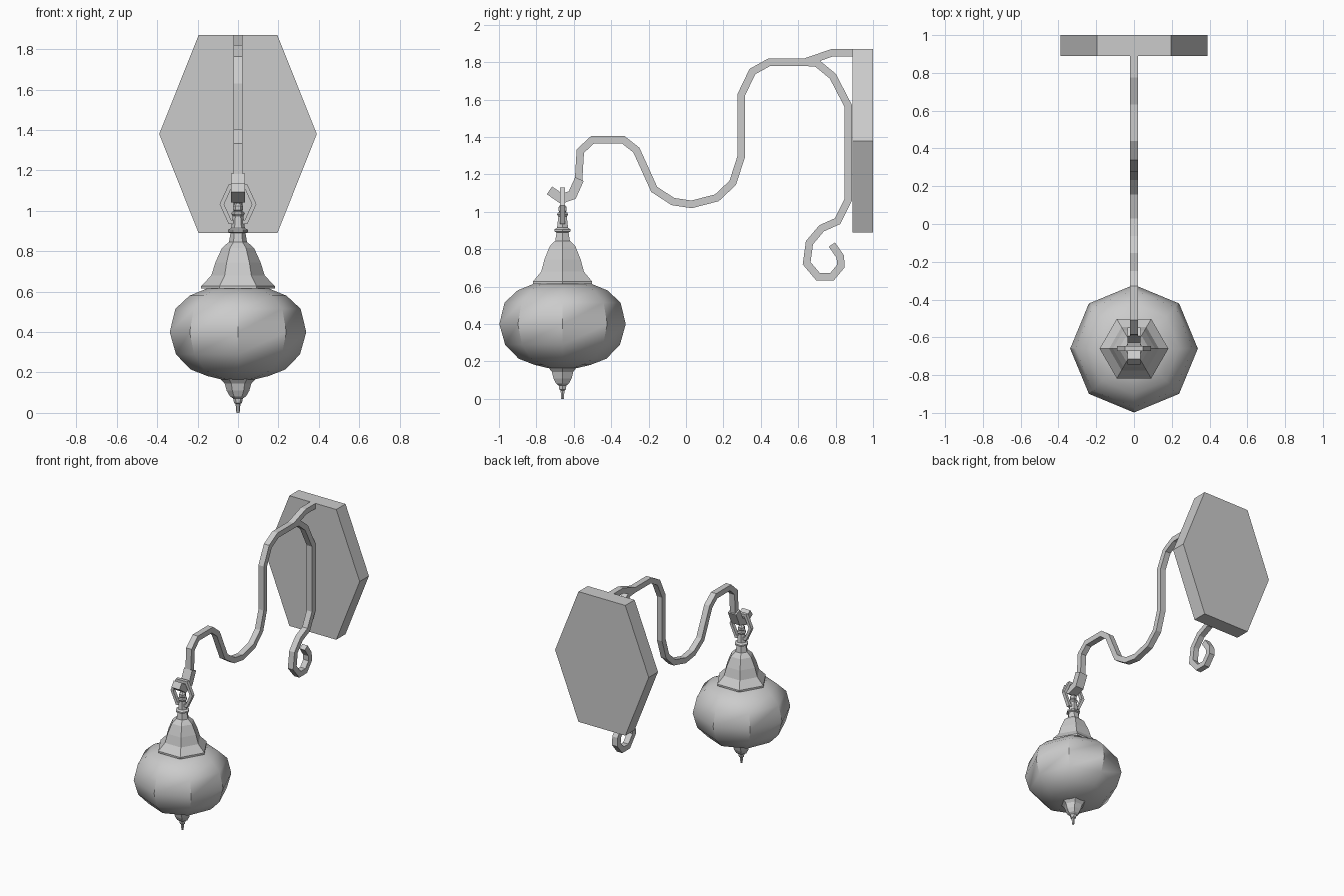
import bpy, bmesh
from math import sin, cos, pi, radians
from mathutils import Vector

if "Cube" in bpy.data.objects:
    bpy.data.objects.remove(bpy.data.objects["Cube"])

LAMP_Y = -0.66

def finish(name, verts, faces, smooth=None):
    me = bpy.data.meshes.new(name)
    bm = bmesh.new()
    vs = [bm.verts.new(v) for v in verts]
    for f in faces:
        bm.faces.new([vs[i] for i in f])
    bmesh.ops.recalc_face_normals(bm, faces=bm.faces)
    bm.to_mesh(me)
    bm.free()
    ob = bpy.data.objects.new(name, me)
    bpy.context.collection.objects.link(ob)
    if smooth:
        bpy.ops.object.select_all(action='DESELECT')
        bpy.context.view_layer.objects.active = ob
        ob.select_set(True)
        bpy.ops.object.shade_smooth_by_angle(angle=radians(smooth))
    return ob

def lathe(name, profile, sides, smooth=None):
    """Spin (radius, z) points around the lamp axis, capping both ends."""
    verts = [(r * cos(2 * pi * k / sides), LAMP_Y + r * sin(2 * pi * k / sides), z)
             for r, z in profile for k in range(sides)]
    faces = [(i * sides + k, i * sides + (k + 1) % sides,
              (i + 1) * sides + (k + 1) % sides, (i + 1) * sides + k)
             for i in range(len(profile) - 1) for k in range(sides)]
    faces += [tuple(range(sides)), tuple(range(len(verts) - sides, len(verts)))]
    return finish(name, verts, faces, smooth)

def sweep(name, path, half, width, place, closed=False):
    """Mitred rectangular bar along a 2D path; place maps (u, v, w) to 3D."""
    pts = [Vector(p) for p in path]
    n = len(pts)
    verts = []
    for i, p in enumerate(pts):
        a = pts[i - 1] if i or closed else None
        b = pts[(i + 1) % n] if i < n - 1 or closed else None
        d1 = (p - a).normalized() if a else (b - p).normalized()
        d2 = (b - p).normalized() if b else d1
        t = (d1 + d2).normalized()
        m = Vector((-t.y, t.x)) * half / max(t.dot(d1), 0.5)
        for s, w in ((1, width), (1, -width), (-1, -width), (-1, width)):
            q = p + m * s
            verts.append(place(q.x, q.y, w))
    faces = [(i * 4 + k, i * 4 + (k + 1) % 4,
              (i + 1) % n * 4 + (k + 1) % 4, (i + 1) % n * 4 + k)
             for i in range(n if closed else n - 1) for k in range(4)]
    if not closed:
        faces += [(0, 1, 2, 3), tuple(range(4 * n - 4, 4 * n))]
    return finish(name, verts, faces)

def side_plane(u, v, w):
    return (w, u, v)

def front_plane(u, v, w):
    return (u, LAMP_Y + w, v)

# Hexagonal wall plate
hexagon = [(0.195, 1.87), (0.39, 1.38), (0.195, 0.89),
           (-0.195, 0.89), (-0.39, 1.38), (-0.195, 1.87)]
finish("wall_plate", [(x, y, z) for y in (0.89, 1.0) for x, z in hexagon],
       [tuple(range(6)), tuple(range(6, 12))] +
       [(k, (k + 1) % 6, (k + 1) % 6 + 6, k + 6) for k in range(6)])

# Curved arm from plate to hook
sweep("arm", [(0.9, 1.85), (0.78, 1.85), (0.635, 1.80), (0.445, 1.80), (0.355, 1.75),
              (0.295, 1.625), (0.295, 1.295), (0.25, 1.155), (0.165, 1.075),
              (0.03, 1.04), (-0.07, 1.055), (-0.17, 1.12), (-0.265, 1.33),
              (-0.335, 1.385), (-0.5, 1.385), (-0.565, 1.325), (-0.575, 1.16)],
      0.02, 0.022, side_plane)

# Brace running down the plate into a scroll
sweep("scroll_brace", [(0.635, 1.80), (0.70, 1.795), (0.785, 1.725), (0.868, 1.565),
                       (0.868, 1.065), (0.81, 0.95), (0.725, 0.912), (0.66, 0.835),
                       (0.645, 0.725), (0.707, 0.652), (0.78, 0.652), (0.828, 0.71),
                       (0.825, 0.76), (0.78, 0.825)], 0.02, 0.022, side_plane)

# Wider hook at the arm tip
sweep("hook", [(-0.570, 1.175), (-0.608, 1.09), (-0.665, 1.070), (-0.73, 1.115)],
      0.025, 0.034, side_plane)

# Hanging ring
sweep("ring", [(0.08, 1.033), (0.04, 1.12), (-0.04, 1.12),
               (-0.08, 1.033), (-0.04, 0.945), (0.04, 0.945)],
      0.01, 0.013, front_plane, closed=True)

# Lantern: eight-sided globe, six-sided caps and knob
lathe("globe", [(0.08, 0.165), (0.15, 0.182), (0.235, 0.215), (0.307, 0.29), (0.338, 0.40),
                (0.31, 0.515), (0.24, 0.58), (0.15, 0.617)], 8, 40)
lathe("top_cap", [(0.182, 0.615), (0.182, 0.628), (0.132, 0.68), (0.112, 0.745),
                  (0.08, 0.815), (0.058, 0.835), (0.045, 0.845), (0.037, 0.89),
                  (0.05, 0.895), (0.05, 0.906), (0.034, 0.915), (0.026, 0.975),
                  (0.034, 0.985), (0.03, 0.995), (0.015, 1.0)], 6)
lathe("knob", [(0.012, 0.99), (0.025, 1.005), (0.025, 1.025), (0.012, 1.04)], 6)
lathe("bottom_finial", [(0.09, 0.175), (0.085, 0.165), (0.066, 0.145), (0.056, 0.11),
                        (0.04, 0.082), (0.024, 0.072), (0.02, 0.05), (0.012, 0.045),
                        (0.008, 0.0)], 6)
